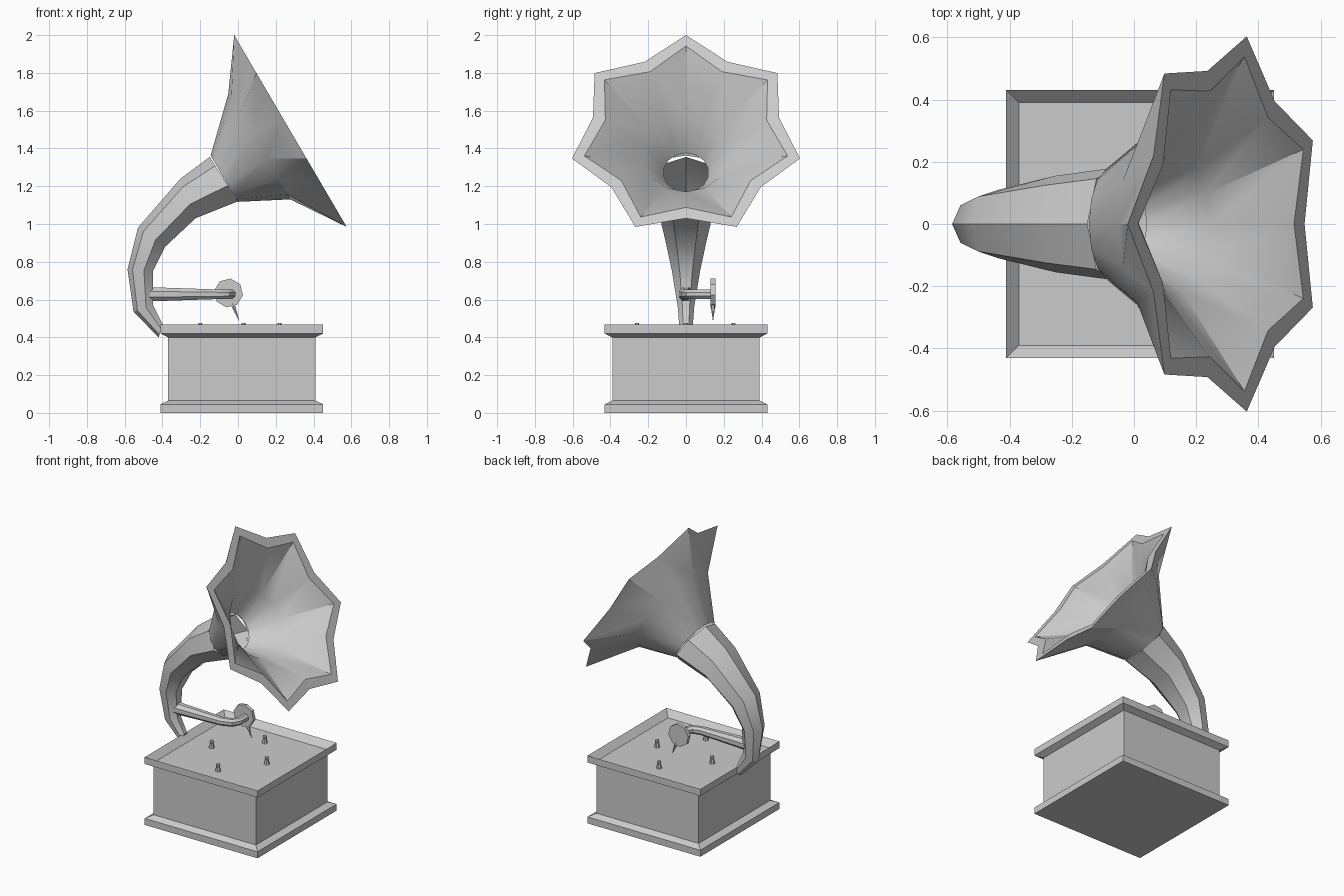
import bpy
import math
from math import cos, sin, tau
from mathutils import Vector

cube = bpy.data.objects.get("Cube")
if cube:
    bpy.data.objects.remove(cube, do_unlink=True)

import bmesh

grey = bpy.data.materials.new("plain grey")
grey.use_nodes = True
COLOUR = (0.6, 0.6, 0.6, 1)
grey.diffuse_color = COLOUR
grey.node_tree.nodes["Principled BSDF"].inputs["Base Color"].default_value = COLOUR


def loft(name, rings, cap_start=True, cap_end=True, smooth=False):
    """Skin a list of equal-length point rings into one object."""
    bm = bmesh.new()
    loops = [[bm.verts.new(p) for p in ring] for ring in rings]
    n = len(loops[0])
    for a, b in zip(loops, loops[1:]):
        for i in range(n):
            j = (i + 1) % n
            bm.faces.new((a[i], a[j], b[j], b[i]))
    if cap_start:
        bm.faces.new(loops[0][::-1])
    if cap_end:
        bm.faces.new(loops[-1])
    bmesh.ops.recalc_face_normals(bm, faces=bm.faces)
    mesh = bpy.data.meshes.new(name)
    bm.to_mesh(mesh)
    bm.free()
    mesh.materials.append(grey)
    obj = bpy.data.objects.new(name, mesh)
    bpy.context.collection.objects.link(obj)
    if smooth:
        bpy.ops.object.select_all(action='DESELECT')
        obj.select_set(True)
        bpy.context.view_layer.objects.active = obj
        bpy.ops.object.shade_smooth_by_angle(angle=math.radians(30))
    return obj


def circle(centre, axis, radius, n=8, phase=0.5):
    """Ring of n points around an axis."""
    axis = Vector(axis).normalized()
    side = Vector((0, 1, 0)) if abs(axis.y) < 0.9 else Vector((1, 0, 0))
    u = axis.cross(side).normalized()
    v = axis.cross(u)
    return [Vector(centre) + radius * (u * cos(tau * (i + phase) / n) + v * sin(tau * (i + phase) / n))
            for i in range(n)]


# Cabinet: plinth, body and a lid with a sunken top
BOX_X = 0.02


def square(half, z):
    return [(BOX_X + sx * half, sy * half, z) for sx, sy in ((-1, -1), (1, -1), (1, 1), (-1, 1))]


WIDE, NARROW = 0.431, 0.39
loft("plinth", [square(WIDE, 0), square(WIDE, 0.045), square(NARROW, 0.065)])
loft("cabinet_body", [square(NARROW, 0.06), square(NARROW, 0.41)])
loft("lid", [square(NARROW, 0.40), square(WIDE, 0.42), square(WIDE, 0.467), square(NARROW, 0.425)])

# Four small pegs on the lid
for i, (x, y) in enumerate(((-0.2, 0), (0.22, 0), (0.03, -0.26), (0.03, 0.25))):
    loft(f"peg_{i + 1}", [circle((x, y, z), (0, 0, 1), r, 8)
                          for z, r in ((0.42, 0.019), (0.458, 0.012), (0.463, 0.015), (0.475, 0.011))])

# Curved neck: seven-sided sections given by outer point, inner point, half width
NECK = [((-0.42, 0.40), (-0.40, 0.47), 0.035),
        ((-0.553, 0.535), (-0.45, 0.57), 0.043),
        ((-0.585, 0.76), (-0.45, 0.75), 0.075),
        ((-0.53, 0.98), (-0.385, 0.88), 0.11),
        ((-0.305, 1.24), (-0.225, 1.03), 0.155),
        ((-0.15, 1.355), (0.0, 1.12), 0.182)]
LOW = -cos(tau / 14)


def neck_ring(outer, inner, width):
    ring = []
    for i in range(7):
        a = tau * i / 7
        t = (cos(a) - LOW) / (1 - LOW)
        ring.append((inner[0] + (outer[0] - inner[0]) * t, width * sin(a) / 0.975,
                     inner[1] + (outer[1] - inner[1]) * t))
    return ring


loft("neck", [neck_ring(*s) for s in NECK], cap_end=False, smooth=True)

# Horn: fourteen-point rings, opening into a seven-pointed star with a flat rim
UP = Vector((-0.506, 0, 0.863))
SIDE = Vector((0, 1, 0))


def horn_ring(x, z, tip, notch, widen=1.0):
    ring = []
    for i in range(14):
        r = notch if i % 2 else tip
        a = tau * i / 14
        ring.append(Vector((x, 0, z)) + UP * r * cos(a) + SIDE * r * widen * sin(a))
    return ring


loft("horn", [horn_ring(-0.073, 1.24, 0.142, 0.142, 1.28),
              horn_ring(0.1125, 1.41, 0.324, 0.324),
              horn_ring(0.293, 1.466, 0.619, 0.505),
              horn_ring(0.293, 1.466, 0.552, 0.438),
              horn_ring(0.13, 1.365, 0.225, 0.225),
              horn_ring(-0.02, 1.272, 0.12, 0.12)],
     cap_start=False, cap_end=False, smooth=True)

# Tone arm, bending sideways to the sound box
ARM = [(-0.48, 0, (1, 0, 0), 0.041), (-0.12, 0, (1, 0, 0), 0.028),
       (-0.06, 0.02, (1, 0.8, 0), 0.027), (-0.036, 0.06, (0.3, 1, 0), 0.026),
       (-0.036, 0.14, (0, 1, 0), 0.026)]
arm_rings = []
for x, y, d, r in ARM:
    u = Vector((-d[1], d[0], 0)).normalized()
    arm_rings.append([Vector((x, y, 0.628)) + r * (u * cos(tau * (i + 0.5) / 8)
                     + Vector((0, 0, 1)) * sin(tau * (i + 0.5) / 8)) for i in range(8)])
loft("tone_arm", arm_rings, smooth=True)

# Sound box disc and needle
loft("sound_box", [circle((-0.05, y, 0.635), (0, 1, 0), 0.077, 8, 0.2) for y in (0.131, 0.155)])
TIP, ROOT = Vector((0.005, 0.143, 0.49)), Vector((-0.03, 0.143, 0.58))
loft("needle", [circle(ROOT, TIP - ROOT, 0.014, 6), circle(TIP, TIP - ROOT, 0.001, 6)])
